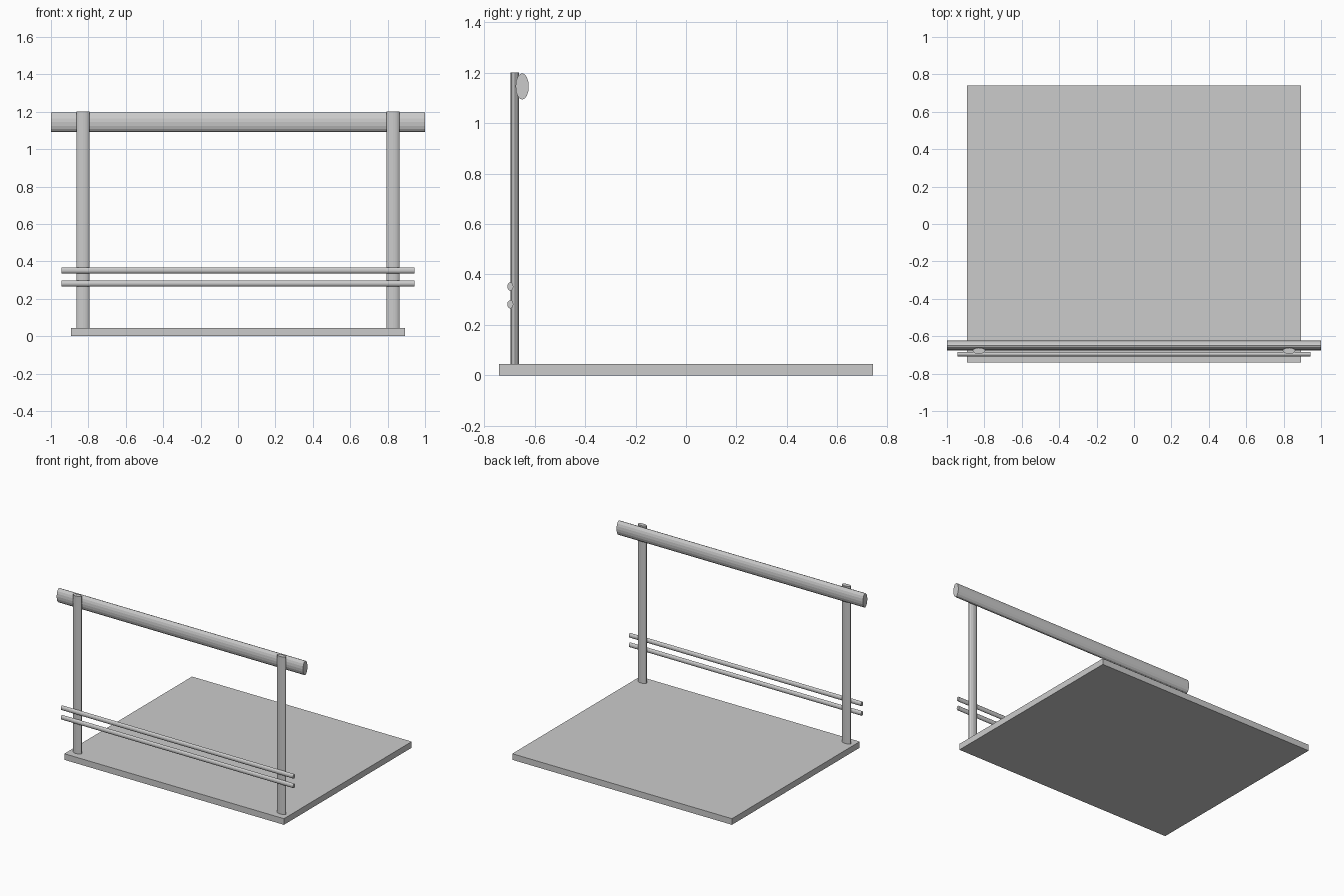
import bpy, math
from mathutils import Matrix

if "Cube" in bpy.data.objects:
    bpy.data.objects.remove(bpy.data.objects["Cube"])


def oval_bar(name, axis, center, radii, length, sides=16):
    """Flat-faced bar with an oval section; radii = the two cross-axis half sizes."""
    bpy.ops.mesh.primitive_cylinder_add(vertices=sides, radius=1, depth=1)
    ob = bpy.context.object
    ob.name = name
    if axis == 'X':
        # radii are (y, z)
        turn = Matrix.Rotation(math.radians(90), 4, 'Y')
        size = (length, radii[0], radii[1])
    else:
        # radii are (x, y)
        turn = Matrix.Identity(4)
        size = (radii[0], radii[1], length)
    ob.data.transform(Matrix.Diagonal((*size, 1)) @ turn)
    ob.location = center
    return ob


# base slab
bpy.ops.mesh.primitive_cube_add(size=1, location=(0, 0, 0.0225))
base = bpy.context.object
base.name = "base_slab"
base.data.transform(Matrix.Diagonal((1.784, 1.482, 0.045, 1)))

# upright posts
for side, x in (("left", -0.829), ("right", 0.829)):
    oval_bar(side + "_post", 'Z', (x, -0.678, 0.622), (0.034, 0.0165), 1.158)

# thick top rail behind the posts
oval_bar("top_rail", 'X', (0, -0.649, 1.145), (0.026, 0.052), 2.0)

# thin rails in front of the posts
for label, z in (("upper", 0.352), ("lower", 0.282)):
    oval_bar(label + "_thin_rail", 'X', (0, -0.696, z), (0.012, 0.0165), 1.886)
